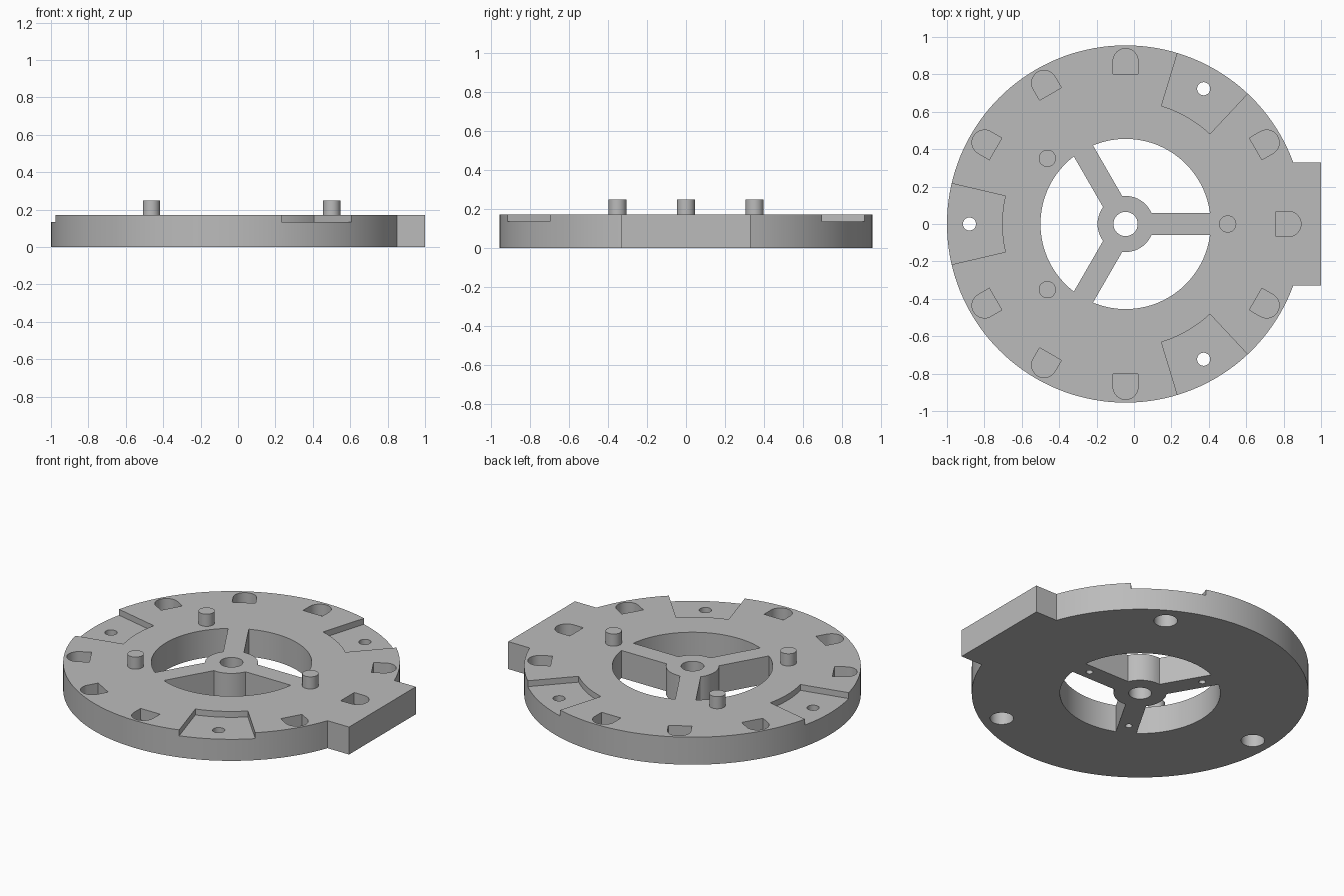
import bpy, bmesh
from math import sin, cos, asin, radians, degrees, pi
from mathutils import Matrix, Vector

if "Cube" in bpy.data.objects:
    bpy.data.objects.remove(bpy.data.objects["Cube"], do_unlink=True)

CX = -0.045        # disc centre
R = 0.955          # disc radius
H = 0.172          # plate height

grey = bpy.data.materials.new("plain grey")
grey.use_nodes = True
grey.diffuse_color = (0.5, 0.5, 0.5, 1)
grey.node_tree.nodes["Principled BSDF"].inputs["Base Color"].default_value = (0.5, 0.5, 0.5, 1)


def arc(r, a0, a1, n, cx=0.0):
    """Points on an arc, angles in degrees."""
    return [(cx + r * cos(radians(a0 + (a1 - a0) * i / n)),
             r * sin(radians(a0 + (a1 - a0) * i / n))) for i in range(n + 1)]


def circle(r, cx=0.0, n=32):
    return arc(r, 0, 360, n, cx)[:-1]


def prism(name, pts, z0, z1, turn=0):
    """Extrude an outline, turned about the disc centre."""
    bm = bmesh.new()
    face = bm.faces.new([bm.verts.new((x, y, z0)) for x, y in pts])
    ext = bmesh.ops.extrude_face_region(bm, geom=[face])
    verts = [g for g in ext["geom"] if isinstance(g, bmesh.types.BMVert)]
    bmesh.ops.translate(bm, verts=verts, vec=Vector((0, 0, z1 - z0)))
    bmesh.ops.recalc_face_normals(bm, faces=bm.faces)
    bm.transform(Matrix.Translation((CX, 0, 0)) @ Matrix.Rotation(radians(turn), 4, "Z"))
    mesh = bpy.data.meshes.new(name)
    bm.to_mesh(mesh)
    bm.free()
    mesh.materials.append(grey)
    ob = bpy.data.objects.new(name, mesh)
    bpy.context.collection.objects.link(ob)
    return ob


def select(ob):
    bpy.ops.object.select_all(action="DESELECT")
    ob.select_set(True)
    bpy.context.view_layer.objects.active = ob


# Round plate with a square tab on its side
tab = 0.33
a = degrees(asin(tab / R))
plate = prism("plate", arc(R, a, 360 - a, 128) + [(1 - CX, -tab), (1 - CX, tab)], 0, H)

cutters = [prism("hub_bore", circle(0.065), -0.1, 0.3)]

# Three windows that leave a hub and three spokes
ring, hub, half = 0.455, 0.15, 0.059
ao, ai = degrees(asin(half / ring)), degrees(asin(half / hub))
window = arc(ring, ao, 120 - ao, 32) + arc(hub, 120 - ai, ai, 14)
for turn in (0, 120, 240):
    cutters.append(prism("window_cutter", window, -0.1, 0.3, turn))
    cutters.append(prism("spoke_hole", circle(0.02, 0.375, 20), -0.1, 0.08, turn))

# Wedge recesses at the rim, each with a stepped bolt hole
wedge = arc(0.66, 13.1, -13.1, 12) + arc(1.1, -13.1, 13.1, 12)
for turn in (60, 180, 300):
    cutters.append(prism("recess_cutter", wedge, 0.135, 0.3, turn))
    cutters.append(prism("bolt_hole", circle(0.035, 0.835), -0.1, 0.3, turn))
    cutters.append(prism("bolt_counterbore", circle(0.067, 0.835), -0.1, 0.085, turn))

# D-shaped pockets around the rim
pocket = arc(0.067, -90, 90, 20, 0.871) + [(0.803, 0.067), (0.803, -0.067)]
for turn in range(0, 360, 30):
    if turn not in (60, 180, 300):
        cutters.append(prism("pocket_cutter", pocket, 0.1, 0.3, turn))

for cutter in cutters:
    cutter.hide_render = True
    select(plate)
    mod = plate.modifiers.new("cut", "BOOLEAN")
    mod.operation = "DIFFERENCE"
    mod.solver = "EXACT"
    mod.object = cutter
    bpy.ops.object.modifier_apply(modifier=mod.name)
    bpy.data.objects.remove(cutter, do_unlink=True)

# Upright pegs
pegs = [prism("peg", circle(0.046, 0.546), H - 0.02, 0.248, turn) for turn in (0, 140, 220)]

for ob in [plate] + pegs:
    select(ob)
    bpy.ops.object.shade_smooth_by_angle(angle=radians(25))
